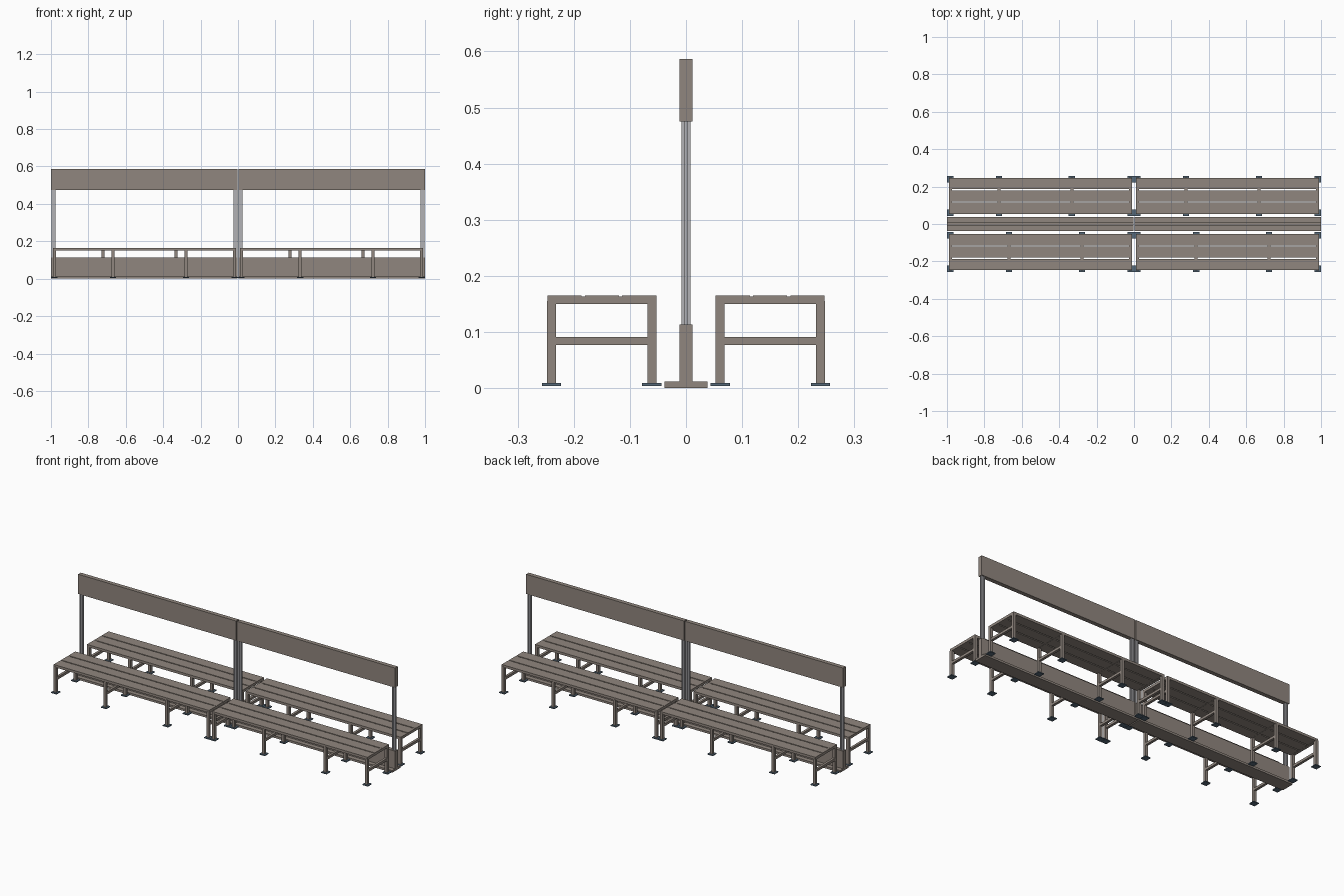
import bpy, bmesh
from mathutils import Matrix, Vector

if "Cube" in bpy.data.objects:
    bpy.data.objects.remove(bpy.data.objects["Cube"])


def material(name, rgb):
    m = bpy.data.materials.new(name)
    m.use_nodes = True
    m.diffuse_color = (*rgb, 1)
    m.node_tree.nodes["Principled BSDF"].inputs["Base Color"].default_value = (*rgb, 1)
    return m


TAUPE = material("taupe paint", (0.28, 0.24, 0.21))
ALUMINIUM = material("aluminium", (0.45, 0.45, 0.47))
STEEL = material("blue grey steel", (0.09, 0.14, 0.19))


def finish(name, bm, mat):
    bmesh.ops.recalc_face_normals(bm, faces=bm.faces)
    mesh = bpy.data.meshes.new(name)
    bm.to_mesh(mesh)
    bm.free()
    mesh.materials.append(mat)
    ob = bpy.data.objects.new(name, mesh)
    bpy.context.collection.objects.link(ob)
    return ob


def box(bm, x, y, z):
    """Add a box given as (low, high) spans."""
    spans = (x, y, z)
    centre = Vector([(a + b) / 2 for a, b in spans])
    size = Vector([b - a for a, b in spans])
    bmesh.ops.create_cube(bm, size=1, matrix=Matrix.Translation(centre) @ Matrix.Diagonal((*size, 1)))


def around(c, half):
    return (c - half, c + half)


HALF = 0.008          # half width of the leg tube
END = 0.482           # end frames, measured from the bench centre
INNER, OUTER = 0.061, 0.240
SEAT_TOP = 0.165


def bench(label, cx, side):
    """One bench; the back benches are the front ones turned half round."""
    turn = -side
    wood, frame, feet = bmesh.new(), bmesh.new(), bmesh.new()

    # Three seat slats
    depth, gap = 0.0607, 0.006
    for i in range(3):
        y0 = 0.053 + i * (depth + gap)
        box(wood, around(cx, END + HALF), sorted((side * y0, side * (y0 + depth))), (0.151, SEAT_TOP))

    # Four frames of legs, top bar and lower rail, with a plate under each leg
    for offset in (-END, -0.168, 0.222, END):
        x = cx + turn * offset
        is_end = abs(offset) == END
        for y in (INNER, OUTER):
            box(frame, around(x, HALF), around(side * y, HALF), (0.008, 0.155))
            box(feet, around(x, 0.017), around(side * y, 0.017), (0.004, 0.009))
        span = sorted((side * INNER, side * OUTER))
        box(frame, around(x, HALF), span, (0.15, 0.1635 if is_end else 0.158))
        box(frame, around(x, HALF - 0.001), span, (0.077, 0.091))

    finish(label + "_seat_slats", wood, TAUPE)
    finish(label + "_leg_frames", frame, TAUPE)
    finish(label + "_foot_plates", feet, STEEL)


def post(label, cx):
    """Slotted square upright, extruded from a grooved profile."""
    a, s, d = 0.008, 0.0025, 0.004
    corner = [(s, d), (s, a), (a, a), (a, s), (d, s)]
    bm = bmesh.new()
    points = []
    for q in range(4):
        rot = Matrix.Rotation(-q * 1.5707963, 2)
        points += [rot @ Vector(p) for p in corner]
    face = bm.faces.new([bm.verts.new((cx + p.x * 1.25, p.y, 0.1)) for p in points])
    top = bmesh.ops.extrude_face_region(bm, geom=[face])["geom"]
    bmesh.ops.translate(bm, vec=(0, 0, 0.39), verts=[v for v in top if isinstance(v, bmesh.types.BMVert)])
    finish(label, bm, ALUMINIUM)


# Two bays, each with a bench on both sides of the divider
for bay, sx in (("right", -1), ("left", 1)):
    span = sorted((sx * 0.003, sx))
    for part, half_depth, z in (("base_plate", 0.038, (0, 0.012)),
                                ("lower_panel", 0.012, (0.01, 0.113)),
                                ("upper_panel", 0.012, (0.475, 0.587))):
        bm = bmesh.new()
        box(bm, span, around(0, half_depth), z)
        finish(f"{bay}_{part}", bm, TAUPE)
    post(f"{bay}_inner_post", sx * 0.014)
    post(f"{bay}_outer_post", sx * 0.986)
    bench(f"{bay}_front_bench", sx * 0.5, -1)
    bench(f"{bay}_back_bench", sx * 0.5, 1)
